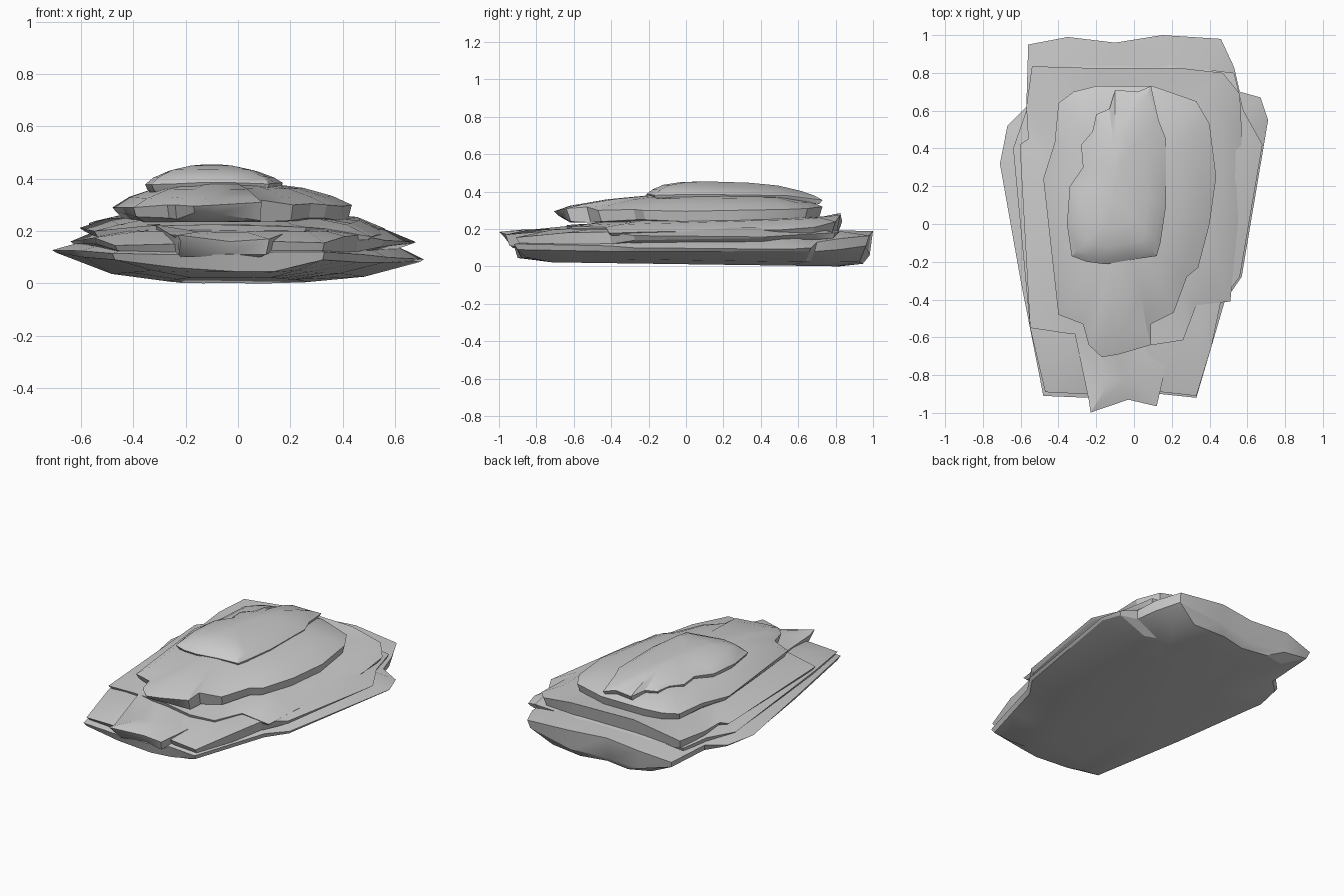
import bpy, bmesh


def slab(name, rim, centre, top, bottom, under=.97):
    """Rock layer: rim points (x, y, z top, z bottom), closed by shrinking rings.
    Each ring is (scale x, scale y, blend, z, slope in y)."""
    cx, cy = centre
    bm = bmesh.new()

    def ring(sx, sy, t, z, slope, k):
        vs = []
        for p in rim:
            x, y = cx + (p[0] - cx) * sx, cy + (p[1] - cy) * sy
            vs.append(bm.verts.new((x, y, p[k] * (1 - t) + (z + slope * y) * t)))
        return vs

    rings = [ring(*r, 3) for r in reversed(bottom)]
    rings += [ring(under, under, 0, 0, 0, 3), ring(1, 1, 0, 0, 0, 2)]
    rings += [ring(*r, 2) for r in top]
    n = len(rim)
    for a, b in zip(rings, rings[1:]):
        for i in range(n):
            j = (i + 1) % n
            bm.faces.new((a[i], a[j], b[j], b[i]))
    bm.faces.new(rings[0])
    bm.faces.new(rings[-1])
    bmesh.ops.recalc_face_normals(bm, faces=bm.faces)
    mesh = bpy.data.meshes.new(name)
    bm.to_mesh(mesh)
    bm.free()
    ob = bpy.data.objects.new(name, mesh)
    bpy.context.collection.objects.link(ob)
    bpy.ops.object.select_all(action='DESELECT')
    ob.select_set(True)
    bpy.context.view_layer.objects.active = ob
    bpy.ops.object.shade_smooth_by_angle(angle=0.45)
    return ob


# widest bottom layer with a shallow keel
slab("base_rock", [
    (-.48, -.91, .115, .09), (-.24, -.92, .11, .06), (0, -.92, .11, .045),
    (.14, -.9, .12, .045), (.33, -.92, .12, .09), (.41, -.65, .115, .085),
    (.48, -.41, .11, .08), (.57, -.28, .1, .08), (.71, .55, .092, .082),
    (.67, .67, .1, .08), (.56, .7, .13, .08), (.53, .83, .15, .09),
    (.46, .98, .165, .11), (.15, 1, .19, .06), (-.1, .96, .19, .05),
    (-.35, .99, .185, .06), (-.56, .95, .15, .11), (-.57, .62, .14, .1),
    (-.67, .52, .13, .115), (-.71, .32, .127, .118), (-.6, -.3, .125, .1)],
    (0, .1),
    [(.76, .82, .9, .175, .02), (.4, .45, 1, .19, 0)],
    [(.68, .94, .8, .022, -.02), (.38, .8, 1, .012, -.014)], .98)

# thin jagged ledge above the base
slab("middle_ledge", [
    (-.55, -.55, .175, .15), (-.47, -.89, .145, .125), (-.27, -.9, .15, .12),
    (0, -.85, .155, .12), (.15, -.89, .16, .12), (.33, -.91, .155, .125),
    (.41, -.65, .18, .12),
    (.46, -.41, .185, .12), (.56, -.28, .165, .14), (.68, .42, .158, .152),
    (.58, .6, .17, .15), (.53, .8, .18, .15), (.2, .84, .19, .15),
    (-.3, .84, .19, .15), (-.54, .8, .18, .15), (-.57, .6, .18, .15),
    (-.64, .4, .16, .15)],
    (0, .1),
    [(.82, .8, 1, .205, .01), (.4, .4, 1, .22, 0)],
    [(.82, .92, 1, .11, .01)], .98)

# pointed wedge at the front
slab("front_wedge", [
    (-.32, -.55, .225, .15), (-.24, -.93, .175, .1), (-.23, -.998, .185, .16),
    (-.03, -.93, .16, .11), (.12, -.965, .17, .11), (.2, -.62, .2, .14),
    (.2, -.45, .22, .15), (-.3, -.45, .225, .15)],
    (-.06, -.65), [(.5, .6, .9, .2, 0)], [(.8, .8, 1, .1, 0)], .93)

# third layer, thick at the back
slab("upper_ledge", [
    (-.55, -.55, .2, .175), (-.35, -.58, .22, .17), (-.1, -.6, .225, .165),
    (.1, -.64, .22, .165), (.26, -.615, .215, .165), (.33, -.43, .21, .165),
    (.51, -.41, .178, .165), (.53, -.2, .185, .17), (.57, .2, .19, .175),
    (.57, .5, .195, .175), (.56, .69, .21, .18), (.47, .8, .24, .175),
    (.25, .825, .275, .165), (-.2, .825, .285, .165), (-.54, .835, .24, .18),
    (-.57, .62, .23, .19), (-.56, .45, .22, .195), (-.605, .42, .212, .2)],
    (-.02, .1),
    [(.82, .88, .85, .243, .03), (.5, .5, 1, .26, 0)],
    [(.85, .9, 1, .165, 0)])

# domed layer with an undercut
slab("shoulder_rock", [
    (-.4, -.48, .29, .255), (-.27, -.53, .3, .25), (-.24, -.64, .3, .245),
    (-.17, -.705, .295, .27), (-.08, -.69, .3, .265), (.09, -.64, .31, .24),
    (.09, -.53, .318, .235), (.21, -.47, .3, .24), (.28, -.28, .305, .25),
    (.34, -.23, .3, .25), (.4, 0, .295, .24), (.435, .25, .3, .245),
    (.4, .53, .305, .245), (.33, .65, .31, .25), (.1, .73, .32, .265),
    (-.2, .73, .32, .265), (-.32, .7, .312, .265), (-.4, .64, .305, .265),
    (-.42, .43, .3, .265), (-.48, .24, .29, .275)],
    (-.05, .15),
    [(.85, .9, .7, .345, .012), (.62, .67, .9, .37, .01),
     (.3, .35, 1, .385, 0)],
    [(.88, .9, 1, .235, 0)])

# smooth rounded cap on top
slab("top_cap", [
    (-.33, -.17, .378, .36), (-.25, -.2, .38, .36), (-.15, -.213, .385, .36),
    (-.02, -.19, .385, .36), (.12, -.17, .38, .36), (.14, -.1, .383, .362),
    (.17, .1, .385, .365), (.17, .45, .38, .36), (.13, .55, .378, .355),
    (.09, .73, .355, .335), (.02, .7, .37, .34), (-.1, .71, .365, .335),
    (-.13, .61, .375, .345), (-.2, .58, .375, .35), (-.22, .49, .38, .355),
    (-.28, .42, .382, .358), (-.27, .3, .385, .36), (-.34, .2, .383, .36),
    (-.355, 0, .378, .36)],
    (-.1, .2),
    [(.88, .92, .55, .425, -.04), (.65, .78, .8, .444, -.045),
     (.35, .55, 1, .45, -.035), (.12, .25, 1, .458, -.03)],
    [(.92, .95, 1, .345, -.01)])
